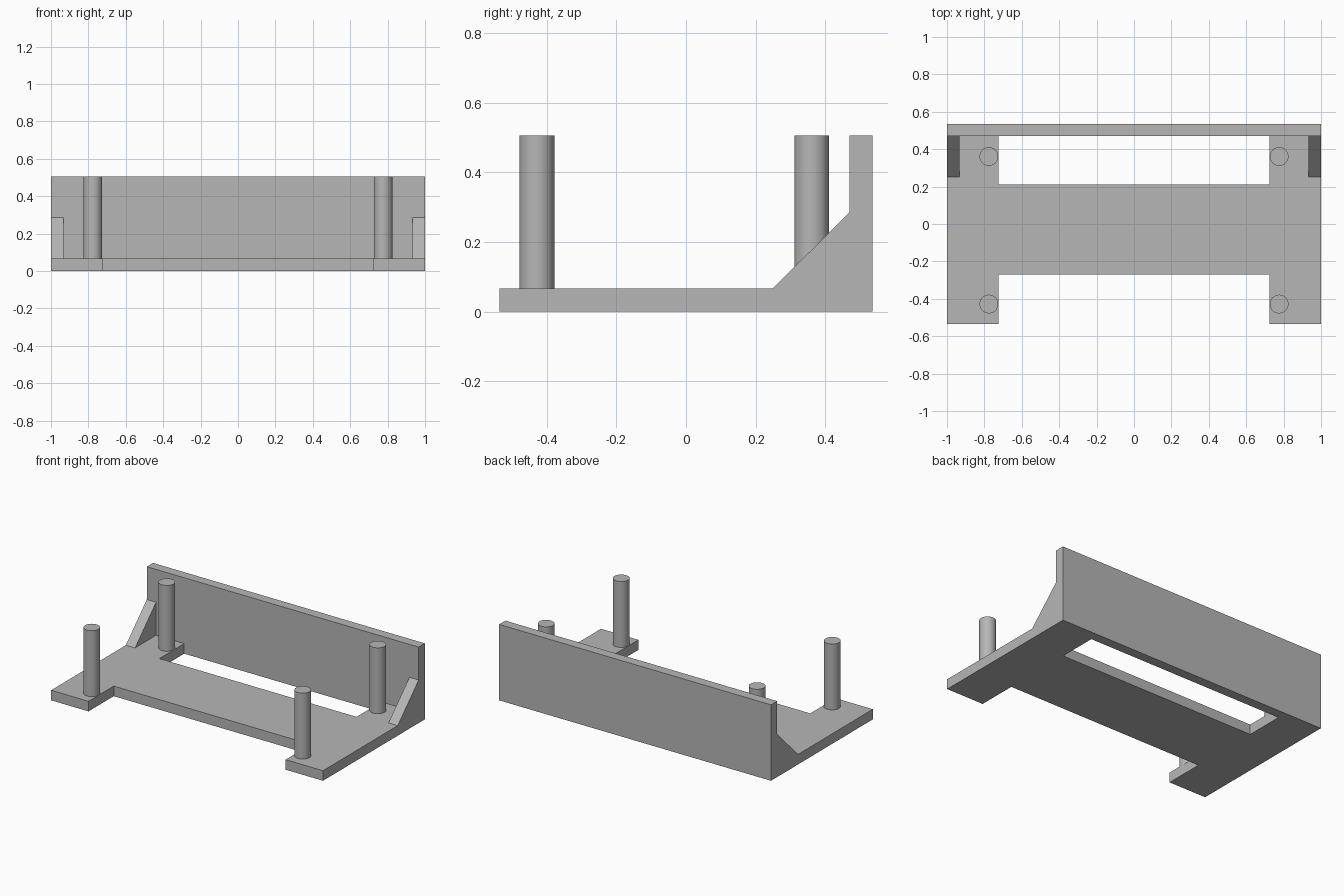
import bpy
import bmesh
from mathutils import Vector

cube = bpy.data.objects.get("Cube")
if cube:
    bpy.data.objects.remove(cube, do_unlink=True)

# Main dimensions
HALF_X, HALF_Y = 1.0, 0.535
PLATE_H, TOP = 0.067, 0.505
WALL_Y = 0.47
ARM_X = 0.725
GUSSET_X = 0.932

grey = bpy.data.materials.new("light grey")
grey.use_nodes = True
colour = (0.47, 0.47, 0.47, 1)
grey.diffuse_color = colour
grey.node_tree.nodes["Principled BSDF"].inputs["Base Color"].default_value = colour


def finish(name, bm):
    bmesh.ops.recalc_face_normals(bm, faces=bm.faces)
    mesh = bpy.data.meshes.new(name)
    bm.to_mesh(mesh)
    bm.free()
    mesh.materials.append(grey)
    obj = bpy.data.objects.new(name, mesh)
    bpy.context.collection.objects.link(obj)
    return obj


def prism(name, outline, direction):
    """Extrude a flat outline along a direction."""
    bm = bmesh.new()
    face = bm.faces.new([bm.verts.new(p) for p in outline])
    result = bmesh.ops.extrude_face_region(bm, geom=[face], use_keep_orig=True)
    verts = [v for v in result["geom"] if isinstance(v, bmesh.types.BMVert)]
    bmesh.ops.translate(bm, verts=verts, vec=Vector(direction))
    return finish(name, bm)


# H-shaped base plate: half outline mirrored in x
half = [(HALF_X, -HALF_Y), (HALF_X, WALL_Y), (ARM_X, WALL_Y), (ARM_X, 0.21)]
half_front = [(ARM_X, -0.27), (ARM_X, -HALF_Y)]
right = half_front + half
left = [(-x, y) for x, y in reversed(right)]
prism("base_plate", [(x, y, 0) for x, y in right + left], (0, 0, PLATE_H))

# Back wall, closing the rear slot
prism("back_wall",
      [(-HALF_X, WALL_Y, 0), (HALF_X, WALL_Y, 0),
       (HALF_X, HALF_Y, 0), (-HALF_X, HALF_Y, 0)], (0, 0, TOP))

for side, s in (("left", 1), ("right", -1)):
    # Triangular gusset between plate and wall
    prism(side + "_gusset",
          [(s * GUSSET_X, 0.25, PLATE_H), (s * GUSSET_X, WALL_Y, PLATE_H),
           (s * GUSSET_X, WALL_Y, 0.286)], (s * (HALF_X - GUSSET_X), 0, 0))

    # Round posts
    for end, y in (("front", -0.428), ("back", 0.361)):
        bpy.ops.mesh.primitive_cylinder_add(
            vertices=48, radius=0.05, depth=TOP - PLATE_H,
            location=(s * 0.776, y, (TOP + PLATE_H) / 2))
        post = bpy.context.object
        post.name = f"{end}_{side}_post"
        post.data.materials.append(grey)
        bpy.ops.object.shade_smooth_by_angle()
